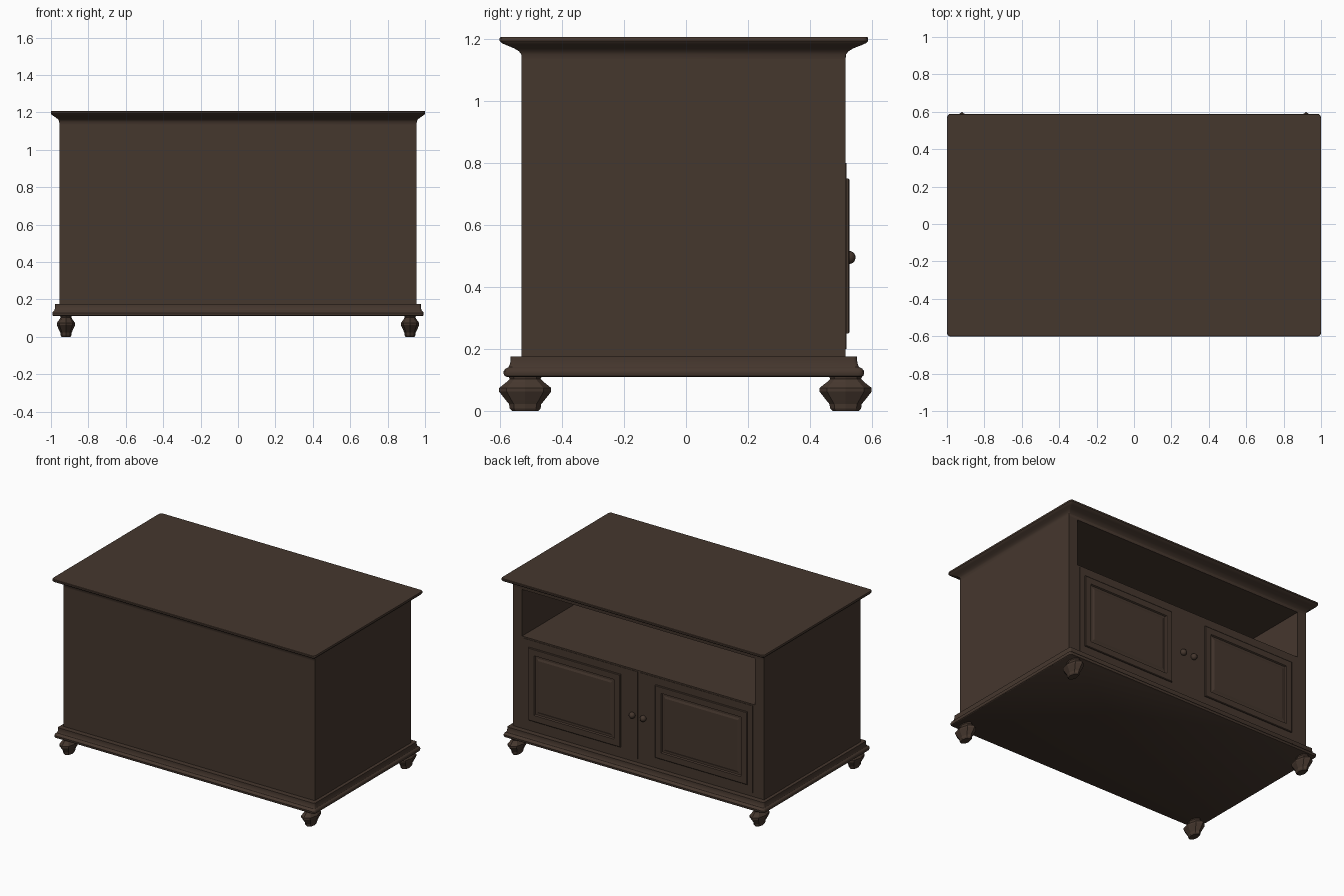
import bpy, bmesh, math

if "Cube" in bpy.data.objects:
    bpy.data.objects.remove(bpy.data.objects["Cube"])

def material(name, color):
    m = bpy.data.materials.new(name)
    m.diffuse_color = (*color, 1)
    m.use_nodes = True
    m.node_tree.nodes["Principled BSDF"].inputs["Base Color"].default_value = m.diffuse_color
    return m

WOOD = material("dark brown wood", (0.060, 0.038, 0.027))

def finish(name, bm, smooth=None):
    bmesh.ops.recalc_face_normals(bm, faces=bm.faces[:])
    me = bpy.data.meshes.new(name)
    bm.to_mesh(me)
    bm.free()
    ob = bpy.data.objects.new(name, me)
    bpy.context.collection.objects.link(ob)
    me.materials.append(WOOD)
    if smooth:
        bpy.ops.object.select_all(action='DESELECT')
        ob.select_set(True)
        bpy.context.view_layer.objects.active = ob
        bpy.ops.object.shade_smooth_by_angle(angle=math.radians(smooth))
    return ob

def box(name, x0, x1, y0, y1, z0, z1):
    bm = bmesh.new()
    bmesh.ops.create_cube(bm, size=1)
    for v in bm.verts:
        v.co = ((x0 + x1) / 2 + v.co.x * (x1 - x0),
                (y0 + y1) / 2 + v.co.y * (y1 - y0),
                (z0 + z1) / 2 + v.co.z * (z1 - z0))
    return finish(name, bm)

def skin(bm, rings):
    """Join closed rings of points and cap both ends."""
    vs = [[bm.verts.new(p) for p in r] for r in rings]
    n = len(vs[0])
    for a, b in zip(vs, vs[1:]):
        for i in range(n):
            bm.faces.new((a[i], a[(i + 1) % n], b[(i + 1) % n], b[i]))
    bm.faces.new(vs[0])
    bm.faces.new(vs[-1])

# Body extents
BX, YF, YB = 0.955, -0.53, 0.515

def moulding(name, profile):
    """Rounded rectangle swept up a profile of (overhang, z)."""
    rings = []
    for t, z in profile:
        hx, y0, y1 = BX + 0.045 * t, YF - 0.071 * t, YB + 0.073 * t
        rx, ry = 0.004 + 0.012 * t, 0.004 + 0.018 * t
        ring = []
        for k, (sx, sy) in enumerate(((1, 1), (-1, 1), (-1, -1), (1, -1))):
            cx, cy = sx * (hx - rx), (y1 - ry if sy > 0 else y0 + ry)
            for j in range(5):
                a = math.pi / 2 * (k + j / 4)
                ring.append((cx + rx * math.cos(a), cy + ry * math.sin(a), z))
        rings.append(ring)
    bm = bmesh.new()
    skin(bm, rings)
    return finish(name, bm, 30)

# Top slab with cove moulding, and stepped base moulding
moulding("top", [(0.0, 1.135), (0.02, 1.150), (0.12, 1.160), (0.35, 1.170),
                 (0.70, 1.180), (0.92, 1.187), (1.0, 1.193), (1.0, 1.203), (0.97, 1.206)])
moulding("base", [(0.70, 0.110), (0.78, 0.113), (0.82, 0.120), (0.82, 0.128),
                  (0.74, 0.136), (0.60, 0.141), (0.54, 0.150), (0.50, 0.165),
                  (0.50, 0.176)])

# Carcass: open compartment above a closed cupboard
IX = 0.886
for s, side in ((-1, "left"), (1, "right")):
    box(side + "_side", *sorted((s * IX, s * BX)), YF, YB, 0.17, 1.15)
box("plain_panel", -IX, IX, YF, YF + 0.03, 0.17, 1.15)
box("cupboard", -IX, IX, YF + 0.03, YB, 0.17, 0.81)
box("compartment_ceiling", -IX, IX, YF + 0.03, YB, 1.13, 1.15)

# Doors with raised frame and fielded panel
def door_panel(name, x0, x1, z0, z1):
    rings = []
    for d, y in ((0, 0.515), (0, 0.524), (0.004, 0.527), (0.045, 0.527), (0.05, 0.518),
                 (0.062, 0.518), (0.075, 0.523)):
        rings.append([(x0 + d, y, z0 + d), (x1 - d, y, z0 + d),
                      (x1 - d, y, z1 - d), (x0 + d, y, z1 - d)])
    bm = bmesh.new()
    skin(bm, rings)
    return finish(name, bm)

for s, side in ((-1, "left"), (1, "right")):
    box(side + "_door", *sorted((s * 0.006, s * 0.87)), YB - 0.01, YB + 0.003, 0.20, 0.80)
    door_panel(side + "_door_panel", *sorted((s * 0.133, s * 0.832)), 0.25, 0.75)
    # Knob
    bm = bmesh.new()
    bmesh.ops.create_uvsphere(bm, u_segments=16, v_segments=10, radius=0.021)
    for v in bm.verts:
        v.co.x += s * 0.042
        v.co.y += 0.526
        v.co.z += 0.495
    finish(side + "_knob", bm, 40)

# Turned bun feet, eight sided and narrower across the width
FOOT = [(0.055, 0.115), (0.050, 0.103), (0.060, 0.093), (0.084, 0.074), (0.084, 0.062),
        (0.062, 0.034), (0.052, 0.022), (0.050, 0.008), (0.042, 0.0)]
for sx, side in ((-1, "left"), (1, "right")):
    for y, end in ((-0.519, "front"), (0.515, "back")):
        bm = bmesh.new()
        skin(bm, [[(sx * 0.92 + 0.58 * r * math.cos(math.tau * i / 8),
                    y + r * math.sin(math.tau * i / 8), z) for i in range(8)]
                  for r, z in FOOT])
        finish(f"{end}_{side}_foot", bm)
